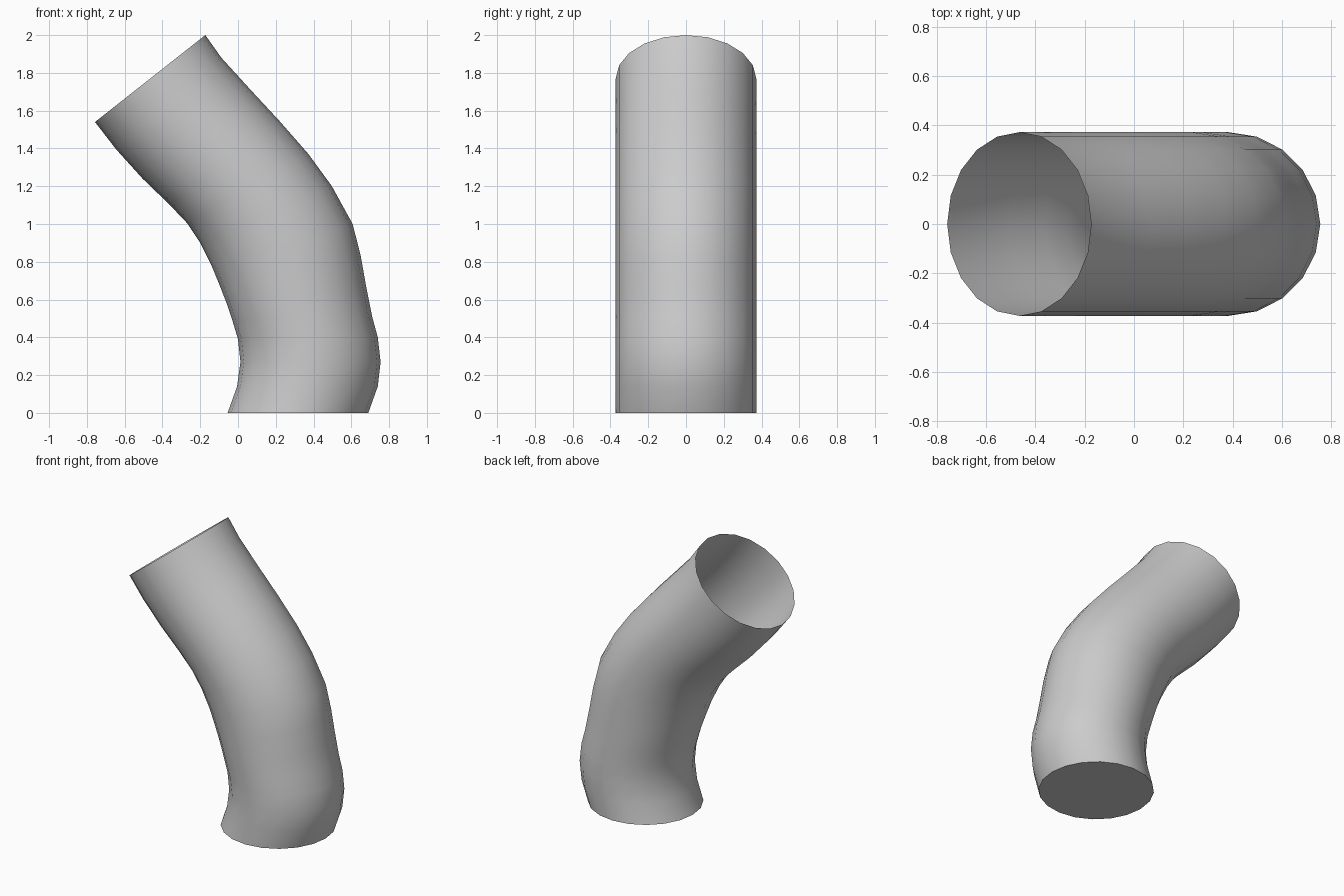
import bpy, bmesh, math

if "Cube" in bpy.data.objects:
    bpy.data.objects.remove(bpy.data.objects["Cube"])

SIDES = 20
RADIUS = 0.372

# Ring diameters in side profile: inner bend (x, z), outer bend (x, z)
RINGS = [
    ((-0.055, 0.00), (0.69, 0.00)),
    ((-0.005, 0.14), (0.74, 0.14)),
    ((0.013, 0.27), (0.755, 0.27)),
    ((0.00, 0.39), (0.74, 0.40)),
    ((-0.03, 0.49), (0.71, 0.51)),
    ((-0.06, 0.58), (0.68, 0.66)),
    ((-0.095, 0.67), (0.65, 0.83)),
    ((-0.14, 0.78), (0.607, 1.00)),
    ((-0.20, 0.90), (0.497, 1.20)),
    ((-0.27, 1.005), (0.373, 1.37)),
    ((-0.365, 1.105), (0.22, 1.545)),
    ((-0.505, 1.24), (0.067, 1.71)),
    ((-0.645, 1.395), (-0.088, 1.88)),
    ((-0.757, 1.54), (-0.173, 2.00)),
]


def add_ring(bm, inner, outer):
    verts = []
    for i in range(SIDES):
        a = 2 * math.pi * i / SIDES
        t = 0.5 + 0.5 * math.cos(a)
        verts.append(bm.verts.new((
            inner[0] + (outer[0] - inner[0]) * t,
            RADIUS * math.sin(a),
            inner[1] + (outer[1] - inner[1]) * t)))
    return verts


# Bent tube wall, open at the top
bm = bmesh.new()
rings = [add_ring(bm, a, b) for a, b in RINGS]
for low, high in zip(rings, rings[1:]):
    for i in range(SIDES):
        j = (i + 1) % SIDES
        bm.faces.new((low[i], low[j], high[j], high[i]))

# Flat closed base
bm.faces.new(list(reversed(rings[0])))

mesh = bpy.data.meshes.new("bent_tube")
bm.to_mesh(mesh)
bm.free()
tube = bpy.data.objects.new("bent_tube", mesh)
bpy.context.collection.objects.link(tube)

# Smooth wall with a crisp base edge
bpy.context.view_layer.objects.active = tube
tube.select_set(True)
bpy.ops.object.shade_smooth_by_angle(angle=math.radians(40))
